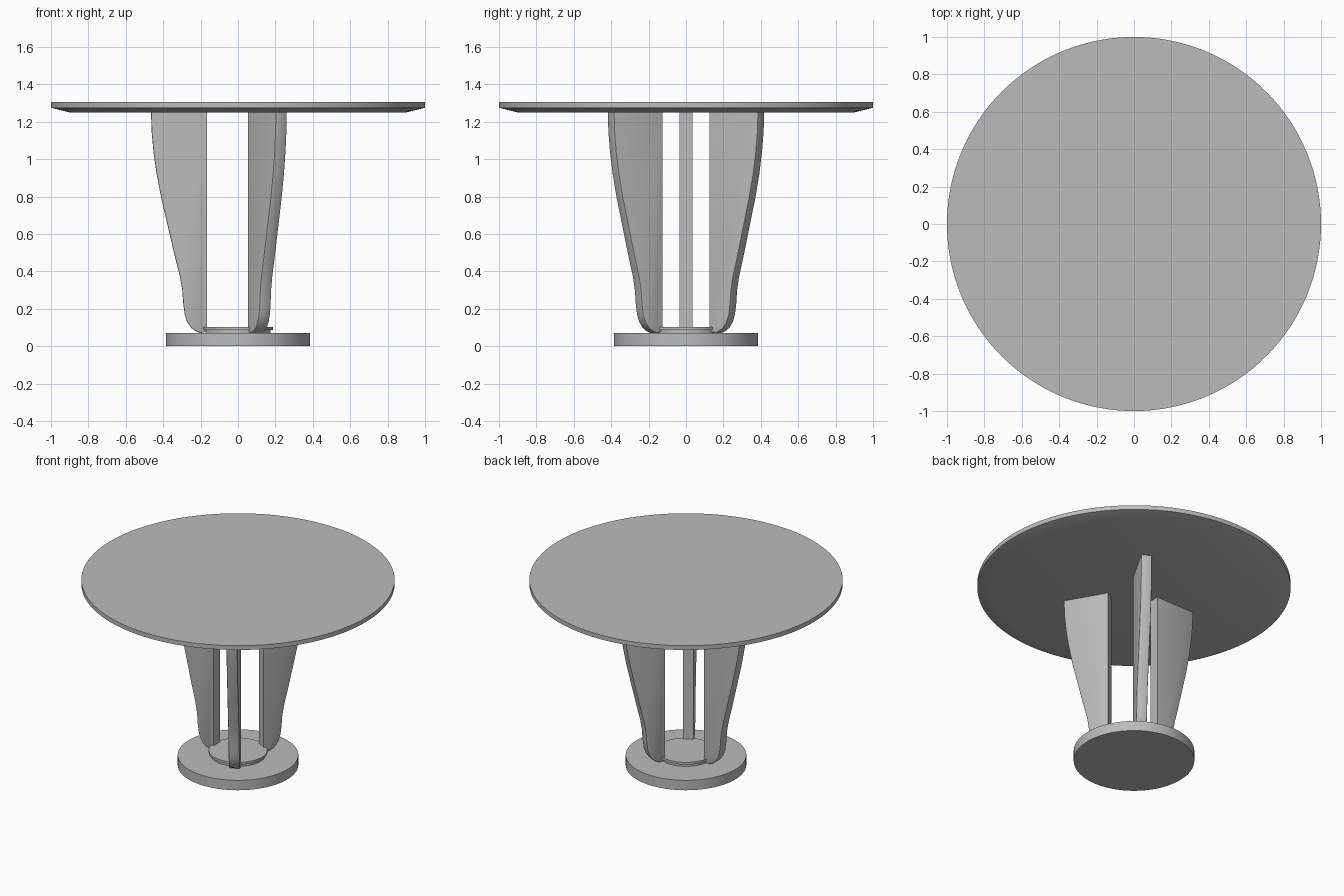
import bpy, bmesh, math
from mathutils import Matrix

cube = bpy.data.objects.get("Cube")
if cube:
    bpy.data.objects.remove(cube, do_unlink=True)

# Single plain material
grey = bpy.data.materials.new("plain_grey")
grey.use_nodes = True
colour = (0.5, 0.5, 0.5, 1)
grey.diffuse_color = colour
grey.node_tree.nodes["Principled BSDF"].inputs["Base Color"].default_value = colour


def finish(bm, name):
    bmesh.ops.recalc_face_normals(bm, faces=bm.faces)
    mesh = bpy.data.meshes.new(name)
    bm.to_mesh(mesh)
    bm.free()
    mesh.materials.append(grey)
    obj = bpy.data.objects.new(name, mesh)
    bpy.context.collection.objects.link(obj)
    bpy.ops.object.select_all(action='DESELECT')
    obj.select_set(True)
    bpy.context.view_layer.objects.active = obj
    bpy.ops.object.shade_smooth_by_angle(angle=math.radians(30))
    return obj


def turned(name, profile, sides=96):
    """Stack of rings from (radius, height) points, capped at both ends."""
    bm = bmesh.new()
    rings = []
    for r, z in profile:
        rings.append([bm.verts.new((r * math.cos(2 * math.pi * i / sides),
                                    r * math.sin(2 * math.pi * i / sides), z))
                      for i in range(sides)])
    for low, high in zip(rings, rings[1:]):
        for i in range(sides):
            j = (i + 1) % sides
            bm.faces.new((low[i], low[j], high[j], high[i]))
    bm.faces.new(rings[0])
    bm.faces.new(rings[-1])
    return finish(bm, name)


# Outer edge of a leg, from the foot up to the tabletop
LEG_EDGE = [(0.165, 0.09), (0.18, 0.075), (0.2, 0.07), (0.225, 0.08), (0.25, 0.098),
            (0.272, 0.13), (0.285, 0.17), (0.293, 0.23), (0.298, 0.3), (0.31, 0.37),
            (0.34, 0.49), (0.375, 0.64), (0.41, 0.79), (0.435, 0.92),
            (0.452, 1.04), (0.462, 1.15), (0.465, 1.255)]
INNER, TOP, THICK = 0.165, 1.255, 0.07


def leg(name, angle):
    bm = bmesh.new()
    outline = LEG_EDGE + [(INNER, TOP)]
    face = bm.faces.new([bm.verts.new((r, -THICK / 2, z)) for r, z in outline])
    ext = bmesh.ops.extrude_face_region(bm, geom=[face])
    moved = [v for v in ext["geom"] if isinstance(v, bmesh.types.BMVert)]
    bmesh.ops.translate(bm, verts=moved, vec=(0, THICK, 0))
    # Ease the two curved outer edges
    curved = [e for e in bm.edges
              if abs(e.verts[0].co.y - e.verts[1].co.y) < 0.001
              and min(v.co.x for v in e.verts) > INNER + 0.01]
    bmesh.ops.bevel(bm, geom=curved, offset=0.006, segments=2,
                    profile=0.5, affect='EDGES')
    bmesh.ops.rotate(bm, verts=bm.verts, cent=(0, 0, 0),
                     matrix=Matrix.Rotation(math.radians(angle), 3, 'Z'))
    return finish(bm, name)


# Tabletop with an undercut rim
turned("tabletop", [(0.9, 1.25), (1.0, 1.275), (1.0, 1.305)], 128)

# Pedestal base and the stepped disc on it
turned("base", [(0.385, 0), (0.385, 0.07)])
turned("base_disc", [(0.175, 0.065), (0.175, 0.088), (0.187, 0.088), (0.187, 0.104)])

# Three fin legs, evenly spaced
for leg_name, leg_angle in (("right_leg", 180), ("back_left_leg", 60), ("front_left_leg", -60)):
    leg(leg_name, leg_angle)
